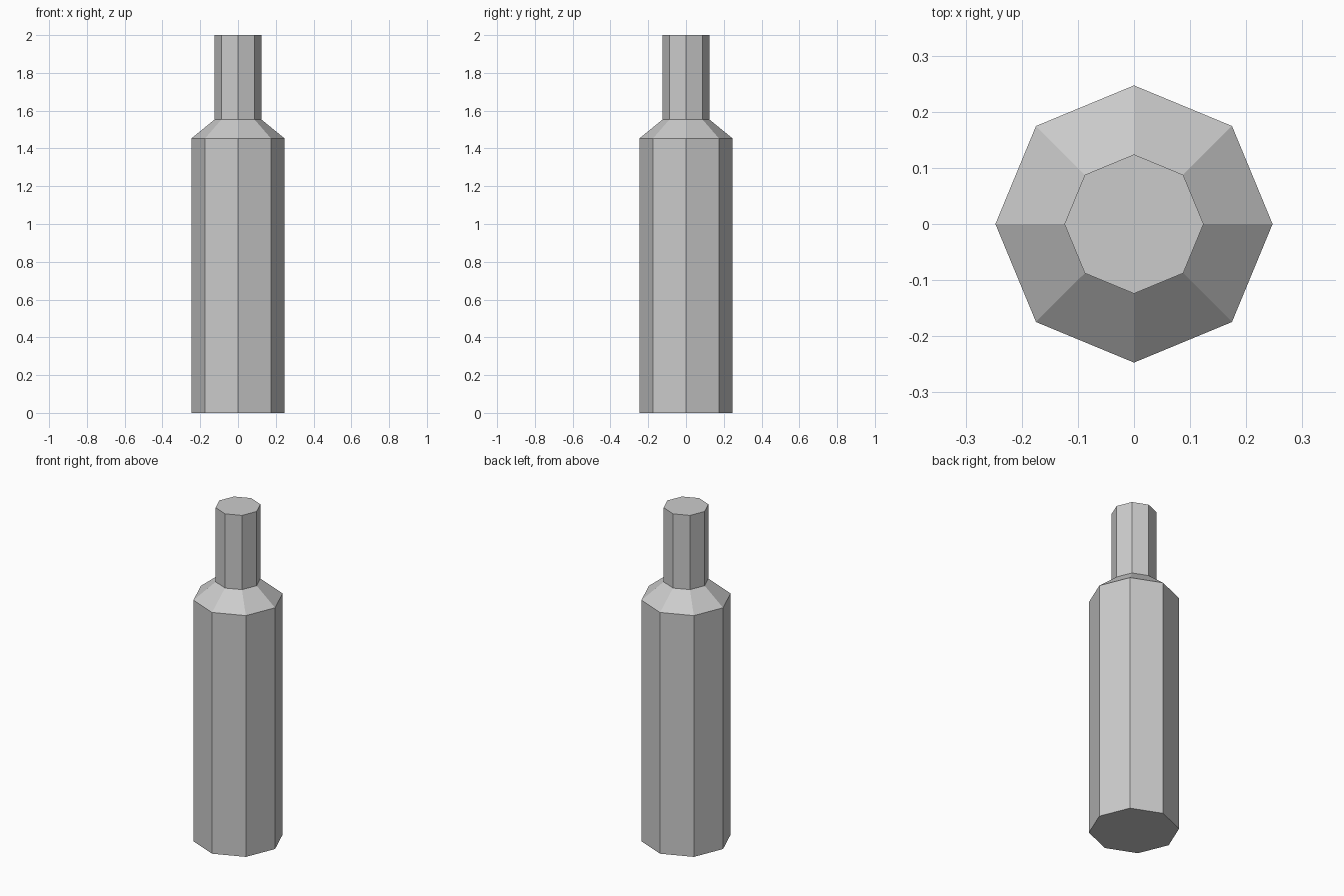
import bpy, bmesh
from math import cos, sin, pi

if "Cube" in bpy.data.objects:
    bpy.data.objects.remove(bpy.data.objects["Cube"])

SIDES = 8
# Bottle outline: (radius, height) from base to mouth
PROFILE = [(0.247, 0.0), (0.247, 1.453), (0.124, 1.553), (0.124, 2.0)]

bm = bmesh.new()
rings = [[bm.verts.new((r * cos(2 * pi * i / SIDES), r * sin(2 * pi * i / SIDES), z))
          for i in range(SIDES)] for r, z in PROFILE]

# Body, shoulder and neck walls
for low, high in zip(rings, rings[1:]):
    for i in range(SIDES):
        j = (i + 1) % SIDES
        bm.faces.new((low[i], low[j], high[j], high[i]))

# Base and top caps
bm.faces.new(rings[0][::-1])
bm.faces.new(rings[-1])

mesh = bpy.data.meshes.new("bottle")
bm.to_mesh(mesh)
bm.free()
bpy.context.collection.objects.link(bpy.data.objects.new("bottle", mesh))
